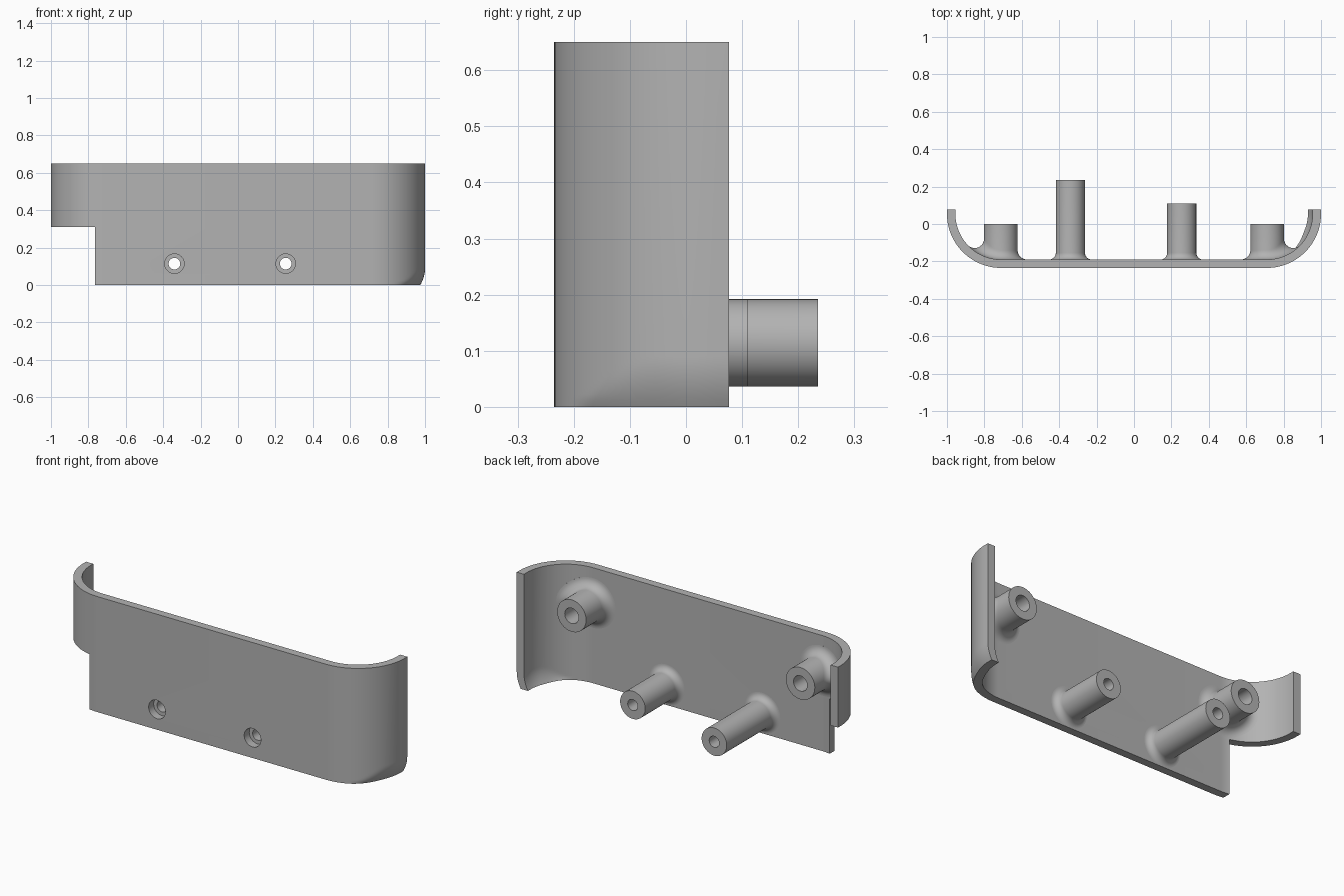
import bpy, bmesh, math
from mathutils import Vector

if "Cube" in bpy.data.objects:
    bpy.data.objects.remove(bpy.data.objects["Cube"], do_unlink=True)

HEIGHT, THICK = 0.65, 0.045
CORNER_X, CORNER_Y, RADIUS = 0.71, 0.055, 0.29   # corner arc centre and outer radius
INNER = RADIUS - THICK
END_Y = 0.077

grey = bpy.data.materials.new("plain grey")
grey.use_nodes = True
grey.diffuse_color = (0.45, 0.45, 0.45, 1)
grey.node_tree.nodes["Principled BSDF"].inputs["Base Color"].default_value = grey.diffuse_color


def make_object(name, bm):
    bmesh.ops.recalc_face_normals(bm, faces=bm.faces)
    mesh = bpy.data.meshes.new(name)
    bm.to_mesh(mesh)
    bm.free()
    mesh.materials.append(grey)
    obj = bpy.data.objects.new(name, mesh)
    bpy.context.collection.objects.link(obj)
    return obj


def activate(obj):
    bpy.ops.object.select_all(action="DESELECT")
    obj.select_set(True)
    bpy.context.view_layer.objects.active = obj


def smooth(obj):
    activate(obj)
    bpy.ops.object.shade_smooth_by_angle(angle=math.radians(30))


def cut(obj, cutter):
    cutter.hide_render = True
    activate(obj)
    mod = obj.modifiers.new("cut", "BOOLEAN")
    mod.operation, mod.solver, mod.object = "DIFFERENCE", "EXACT", cutter
    bpy.ops.object.modifier_apply(modifier=mod.name)
    bpy.data.objects.remove(cutter, do_unlink=True)


def wall_offset(x, offset):
    """Point y on the inner wall moved inward, and the outward wall normal."""
    over = abs(x) - CORNER_X
    if over <= 0:
        return CORNER_Y - INNER + offset, Vector((0, -1, 0))
    drop = math.sqrt((INNER - offset) ** 2 - over ** 2)
    return CORNER_Y - drop, Vector((math.copysign(over, x), -drop, 0)).normalized()


# Wall: a U-shaped strip, drawn in along the lower right-hand corner
def build_wall():
    steps = 28
    path = [(-CORNER_X, -math.pi / 2 * (1 - i / steps), 0) for i in range(steps + 1)]
    path += [(CORNER_X, math.pi / 2 * i / steps, 0) for i in range(steps + 1)]
    extra = END_Y - CORNER_Y
    path = [(-CORNER_X, -math.pi / 2, extra)] + path + [(CORNER_X, math.pi / 2, extra)]
    levels = [0.09 * i / 8 for i in range(9)] + [HEIGHT]

    def point(column, radius, z):
        cx, angle, lift = column
        t = min(1, max(0, (angle - 0.42) / 0.8))
        weight = t * t * (3 - 2 * t)
        reach = 0.09 * weight
        if z < reach:
            radius -= 0.025 * weight * (1 - z / reach) ** 2
        return (cx + radius * math.sin(angle), CORNER_Y + lift - radius * math.cos(angle), z)

    bm = bmesh.new()
    sections = []
    for column in path:
        loop = [(RADIUS, z) for z in levels] + [(INNER, z) for z in reversed(levels)]
        sections.append([bm.verts.new(point(column, r, z)) for r, z in loop])
    n = len(sections[0])
    for a, b in zip(sections, sections[1:]):
        for i in range(n):
            j = (i + 1) % n
            bm.faces.new((a[i], a[j], b[j], b[i]))
    for end in (sections[0], sections[-1]):
        for i in range(len(levels) - 1):
            bm.faces.new((end[i], end[i + 1], end[n - 2 - i], end[n - 1 - i]))
    return make_object("wall", bm)


# Boss: a hollow post with a rolled fillet where it meets the wall
def build_boss(name, x, z, radius, tip, fillet, hole, through):
    segments, arc = 48, 10
    inner_y = CORNER_Y - INNER
    floor = inner_y if through else inner_y + 0.04
    columns = []
    for s in range(segments):
        a = 2 * math.pi * s / segments
        out = Vector((math.cos(a), 0, math.sin(a)))
        axis = Vector((x, 0, z))
        centre = axis + out * (radius + fillet)
        centre.y, normal = wall_offset(centre.x, fillet)
        column = [] if through else [centre + normal * (fillet + 0.02)]
        column += [centre + normal.slerp(-out, i / arc) * fillet for i in range(arc + 1)]
        for r, y in ((radius, tip), (hole, tip), (hole, floor)):
            column.append(axis + out * r + Vector((0, y, 0)))
        columns.append(column)
    bm = bmesh.new()
    verts = [[bm.verts.new(p) for p in column] for column in columns]
    n = len(verts[0])
    for s in range(segments):
        a, b = verts[s], verts[(s + 1) % segments]
        for i in range(n if through else n - 1):
            j = (i + 1) % n
            bm.faces.new((a[i], a[j], b[j], b[i]))
    if not through:
        bm.faces.new([v[0] for v in verts])
        bm.faces.new([v[-1] for v in verts])
    smooth(make_object(name, bm))


wall = build_wall()

# Notch in the lower right end
bm = bmesh.new()
bmesh.ops.create_cube(bm, size=1)
bmesh.ops.translate(bm, verts=bm.verts, vec=(-1.265, 0, -0.19))
cut(wall, make_object("notch_cutter", bm))

# Screw recesses and long lower bosses
LOW_Z = 0.114
for name, x, tip in (("right_lower_boss", -0.34, 0.235), ("left_lower_boss", 0.255, 0.11)):
    bpy.ops.mesh.primitive_cylinder_add(vertices=48, radius=0.052, depth=0.2,
                                        location=(x, -0.21, LOW_Z),
                                        rotation=(math.pi / 2, 0, 0))
    cut(wall, bpy.context.object)
    build_boss(name, x, LOW_Z, 0.078, tip, 0.036, 0.031, True)
smooth(wall)

# Short upper bosses with blind holes
for name, x in (("right_upper_boss", -0.712), ("left_upper_boss", 0.712)):
    build_boss(name, x, 0.452, 0.09, 0.0, 0.05, 0.043, False)
